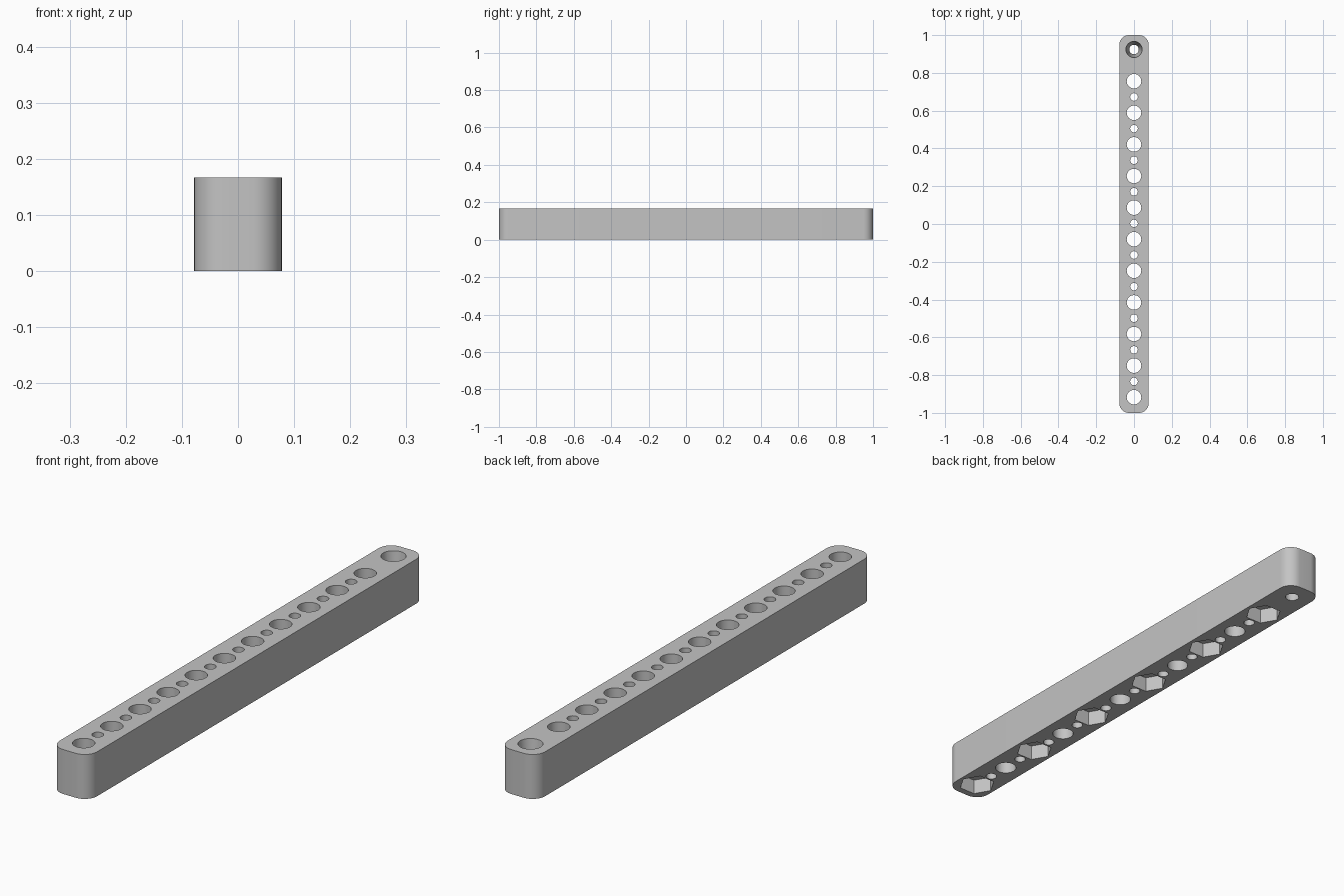
import bpy, bmesh
from math import cos, sin, pi, radians

cube = bpy.data.objects.get("Cube")
if cube:
    bpy.data.objects.remove(cube, do_unlink=True)

WIDTH, LENGTH, HEIGHT = 0.156, 2.0, 0.167
CORNER = 0.052
PITCH, FIRST = 0.1673, -0.917
OVER = 0.02

grey = bpy.data.materials.new("plain grey")
grey.use_nodes = True
colour = (0.55, 0.55, 0.55, 1)
grey.diffuse_color = colour
grey.node_tree.nodes["Principled BSDF"].inputs["Base Color"].default_value = colour


def make_object(name, bm):
    bmesh.ops.recalc_face_normals(bm, faces=bm.faces[:])
    mesh = bpy.data.meshes.new(name)
    bm.to_mesh(mesh)
    bm.free()
    mesh.materials.append(grey)
    obj = bpy.data.objects.new(name, mesh)
    bpy.context.collection.objects.link(obj)
    return obj


def add_plug(bm, y, z0, z1, r0, r1, sides):
    """Closed prism or cone frustum with a corner on the x axis."""
    rings = []
    for z, r in ((z0, r0), (z1, r1)):
        rings.append([bm.verts.new((r * cos(2 * pi * i / sides),
                                    y + r * sin(2 * pi * i / sides), z))
                      for i in range(sides)])
    low, high = rings
    bm.faces.new(low)
    bm.faces.new(high)
    for i in range(sides):
        j = (i + 1) % sides
        bm.faces.new((low[i], low[j], high[j], high[i]))


# Bar with rounded upright corners
bm = bmesh.new()
bmesh.ops.create_cube(bm, size=1)
for v in bm.verts:
    v.co = (v.co.x * WIDTH, v.co.y * LENGTH, (v.co.z + 0.5) * HEIGHT)
upright = [e for e in bm.edges if abs(e.verts[0].co.z - e.verts[1].co.z) > HEIGHT / 2]
bmesh.ops.bevel(bm, geom=upright, offset=CORNER, segments=12, profile=0.5, affect='EDGES')
bar = make_object("drilled_bar", bm)

# Through holes: large and small in turn, and a tapered one at the back
holes = bmesh.new()
for i in range(21):
    r = 0.02 if i % 2 else 0.0385
    add_plug(holes, FIRST + i * PITCH / 2, -OVER, HEIGHT + OVER, r, r, 40)
slope = (0.043 - 0.025) / HEIGHT * OVER
add_plug(holes, 0.924, -OVER, HEIGHT + OVER, 0.025 - slope, 0.043 + slope, 48)

# Hexagonal nut pockets underneath every second large hole
pockets = bmesh.new()
for i in range(6):
    add_plug(pockets, FIRST + i * 2 * PITCH, -OVER, 0.058, 0.0665, 0.0665, 6)

cutters = [make_object("hole_cutter", holes), make_object("pocket_cutter", pockets)]
for cutter in cutters:
    cutter.hide_render = True
    mod = bar.modifiers.new(cutter.name, 'BOOLEAN')
    mod.operation = 'DIFFERENCE'
    mod.solver = 'EXACT'
    mod.object = cutter

# Bake the cuts and drop the cutters
bpy.context.view_layer.update()
graph = bpy.context.evaluated_depsgraph_get()
cut_mesh = bpy.data.meshes.new_from_object(bar.evaluated_get(graph))
bar.modifiers.clear()
bar.data = cut_mesh
for cutter in cutters:
    bpy.data.objects.remove(cutter, do_unlink=True)

# Smooth round walls, sharp rims
bpy.ops.object.select_all(action='DESELECT')
bar.select_set(True)
bpy.context.view_layer.objects.active = bar
bpy.ops.object.shade_smooth_by_angle(angle=radians(30))
